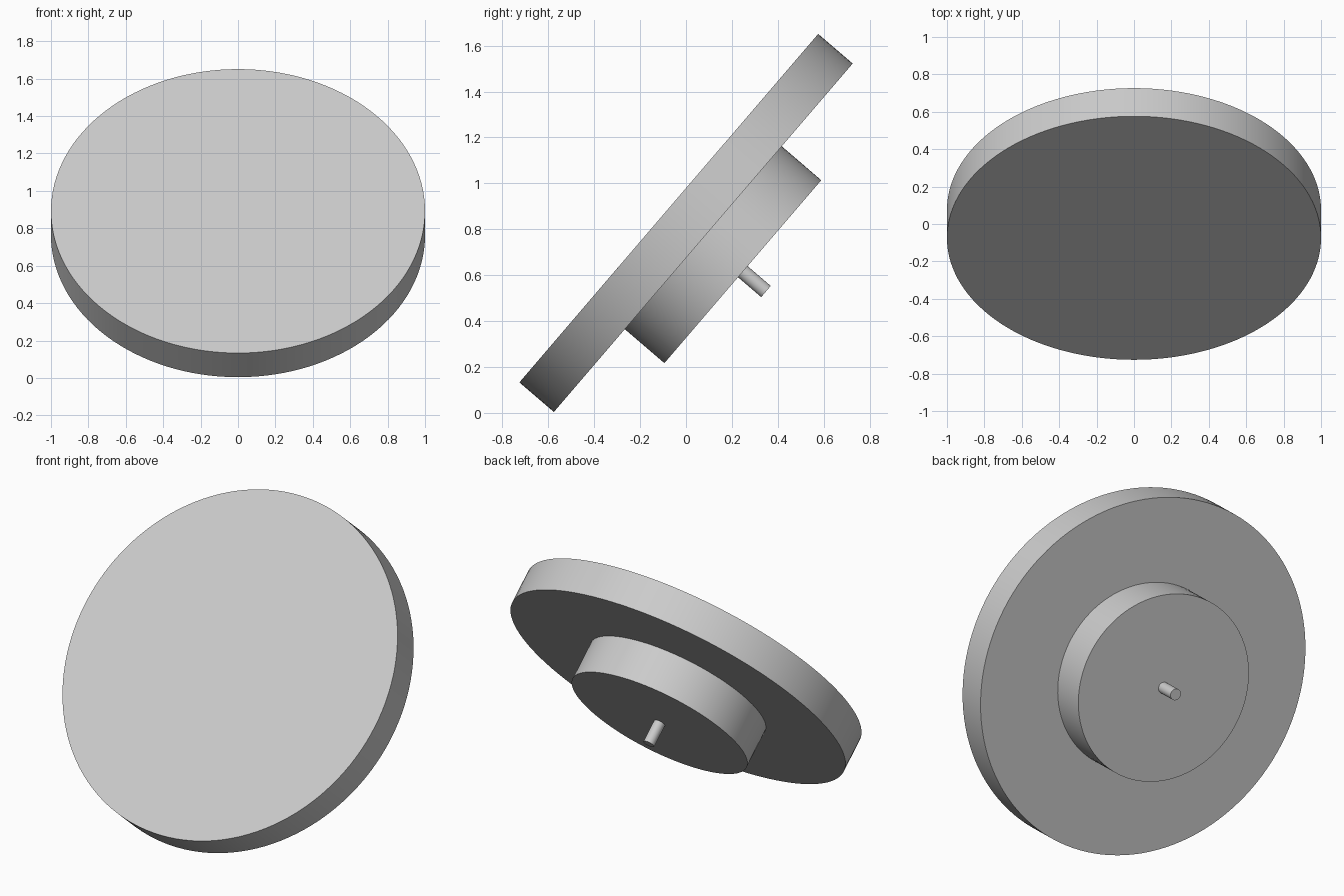
import bpy
import math
from mathutils import Vector

cube = bpy.data.objects.get("Cube")
if cube:
    bpy.data.objects.remove(cube, do_unlink=True)

grey = bpy.data.materials.new("light_grey")
grey.use_nodes = True
colour = (0.6, 0.6, 0.6, 1)
grey.diffuse_color = colour
grey.node_tree.nodes["Principled BSDF"].inputs["Base Color"].default_value = colour

# Shared tilted axis, running from the front face down and back
axis = Vector((0, 0.759, -0.651)).normalized()
front_centre = Vector((0, -0.075, 0.892))


def add_disc(name, radius, start, end, sides):
    """Cylinder spanning start..end along the shared axis."""
    bpy.ops.mesh.primitive_cylinder_add(
        vertices=sides, radius=radius, depth=end - start,
        location=front_centre + axis * (start + end) / 2)
    part = bpy.context.object
    part.name = part.data.name = name
    part.rotation_euler = axis.to_track_quat('Z', 'Y').to_euler()
    part.data.materials.append(grey)
    bpy.ops.object.shade_smooth_by_angle(angle=math.radians(30))
    return part


add_disc("front_disc", 1.0, 0, 0.198, 128)
add_disc("rear_hub", 0.525, 0.198, 0.425, 96)
add_disc("centre_pin", 0.032, 0.425, 0.558, 32)
